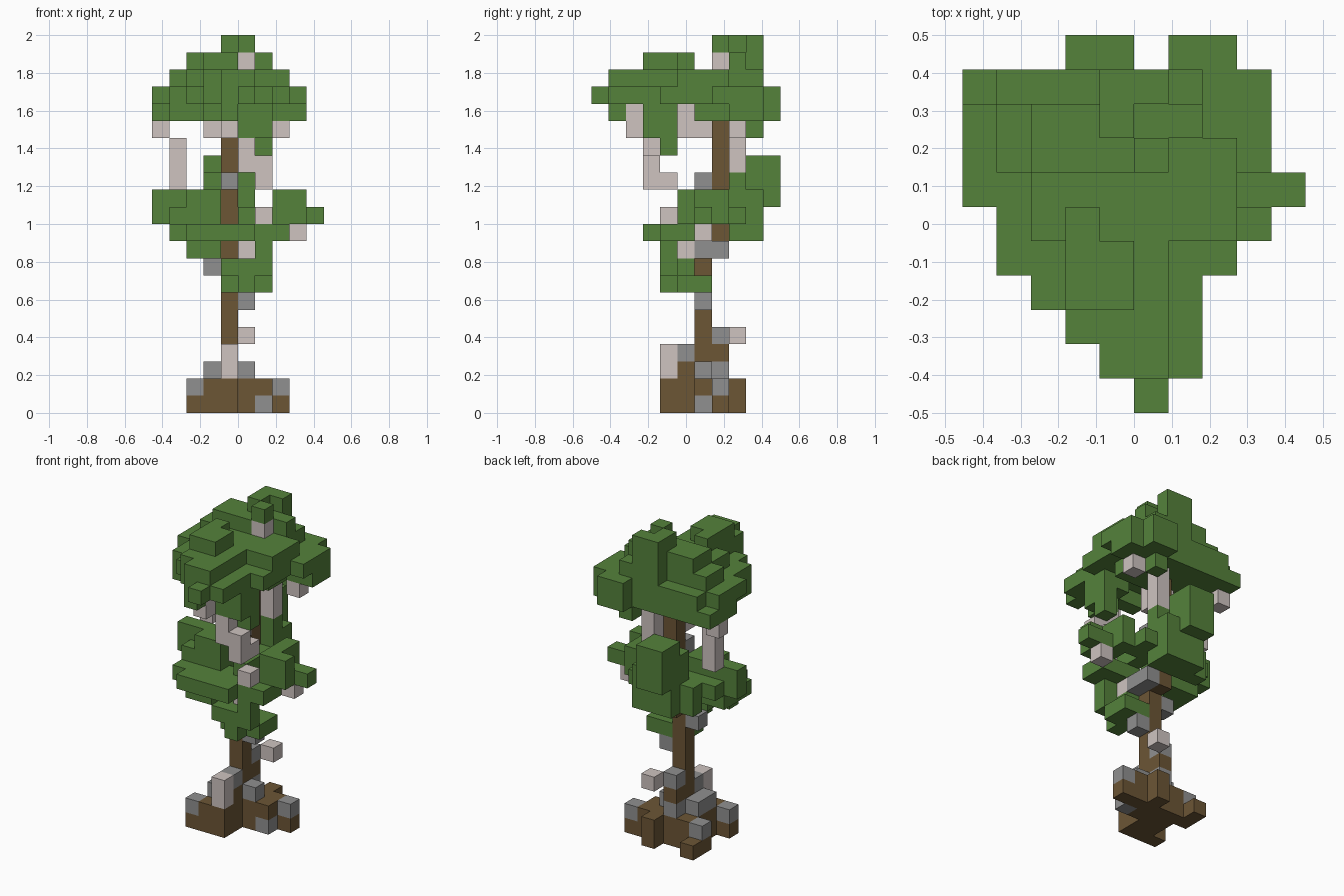
import bpy
import bmesh
from mathutils import Vector

if "Cube" in bpy.data.objects:
    bpy.data.objects.remove(bpy.data.objects["Cube"], do_unlink=True)

CELL = 2 / 22
ORIGIN = Vector((-5, -5.5, 0))


def make_material(name, colour):
    material = bpy.data.materials.new(name)
    material.use_nodes = True
    material.diffuse_color = (*colour, 1)
    shader = material.node_tree.nodes["Principled BSDF"]
    shader.inputs["Base Color"].default_value = (*colour, 1)
    shader.inputs["Roughness"].default_value = 0.9
    return material


green = make_material("leaf green", (0.09, 0.223, 0.044))
brown = make_material("bark brown", (0.15, 0.092, 0.036))
pale = make_material("pale stone", (0.62, 0.55, 0.53))
grey = make_material("grey stone", (0.28, 0.28, 0.28))

cells = {}   # grid cell -> part name
parts = {}   # part name -> material


def add_part(name, material, boxes):
    """Fill free grid cells from boxes: x, y, z, then optional width, depth, height."""
    parts[name] = material
    for box in boxes:
        x, y, z, width, depth, height = (*box, 1, 1, 1)[:6]
        for i in range(x, x + width):
            for j in range(y, y + depth):
                for k in range(z, z + height):
                    cells.setdefault((i, j, k), name)


def build_part(name, material):
    """Make one mesh from the outward faces of a part's cells."""
    bm = bmesh.new()
    corners = {}

    def corner(position):
        key = tuple(int(v) for v in position)
        if key not in corners:
            corners[key] = bm.verts.new((Vector(key) + ORIGIN) * CELL)
        return corners[key]

    axes = [Vector(row) for row in ((1, 0, 0), (0, 1, 0), (0, 0, 1))]
    for cell, owner in cells.items():
        if owner != name:
            continue
        base = Vector(cell)
        for a in range(3):
            u, v = axes[(a + 1) % 3], axes[(a + 2) % 3]
            for side in (-1, 1):
                neighbour = tuple(int(c) for c in base + axes[a] * side)
                if neighbour in cells:
                    continue
                start = base + (axes[a] if side > 0 else Vector())
                ring = [start, start + u, start + u + v, start + v]
                if side < 0:
                    ring.reverse()
                bm.faces.new([corner(p) for p in ring])
    mesh = bpy.data.meshes.new(name)
    bm.to_mesh(mesh)
    bm.free()
    mesh.materials.append(material)
    bpy.context.collection.objects.link(bpy.data.objects.new(name, mesh))


# Stones go in first, so that later parts flow around them
add_part("base_stones", grey, [
    (2, 4, 1), (2, 7, 1), (7, 7, 1), (6, 6, 0),
    (5, 6, 2), (3, 5, 2, 1, 2, 1), (4, 7, 2), (4, 5, 3), (4, 7, 4),
])
add_part("trunk_stones", grey, [
    (5, 6, 6), (3, 6, 8), (5, 6, 9, 1, 2, 1), (4, 6, 13),
])
add_part("base_pale_stones", pale, [(4, 4, 2, 1, 1, 2), (5, 8, 4)])
add_part("lower_pale_stones", pale, [(5, 5, 9), (8, 6, 10), (6, 4, 11)])
add_part("pale_branches", pale, [
    (1, 7, 13, 1, 1, 3),
    (5, 3, 14, 1, 1, 2), (6, 3, 13, 1, 1, 2), (6, 4, 13),
    (5, 8, 14, 1, 1, 3),
])
add_part("upper_pale_stones", pale, [
    (0, 8, 16), (7, 8, 16), (4, 2, 16, 1, 1, 2),
    (3, 5, 16, 1, 1, 2), (3, 6, 16), (5, 7, 20),
])

# Trunk and spreading roots
add_part("trunk", brown, [(4, 6, 2, 1, 1, 8), (4, 7, 9, 1, 1, 8)])
add_part("roots", brown, [
    (2, 4, 0, 3, 1, 2), (3, 5, 0, 2, 1, 2),
    (3, 6, 0, 3, 1, 2), (6, 6, 1), (2, 7, 0, 6, 1, 1), (3, 7, 1, 4, 1, 1),
    (2, 8, 0), (5, 8, 0, 1, 1, 2), (4, 5, 2), (4, 7, 3),
])

# Lower crown, from its hanging tip upwards
add_part("lower_leaf_tip", green, [
    (5, 4, 7), (4, 5, 7, 3, 1, 1), (5, 6, 7, 2, 1, 1),
    (4, 4, 8, 3, 1, 1), (4, 5, 8, 2, 1, 1), (6, 4, 9),
    (2, 4, 9, 2, 1, 1), (3, 5, 9),
])
add_part("lower_leaves", green, [
    (2, 3, 10, 4, 1, 1), (1, 4, 10, 7, 2, 1), (1, 6, 10, 3, 1, 1),
    (2, 8, 10, 4, 1, 1), (3, 9, 10, 3, 1, 1),
    (1, 5, 11, 3, 1, 1), (2, 5, 12, 2, 1, 1), (0, 6, 11, 4, 1, 2),
    (1, 7, 11, 3, 1, 1), (5, 5, 11, 1, 3, 1), (7, 5, 11, 2, 2, 1),
    (7, 5, 12, 2, 1, 1), (7, 6, 12, 1, 2, 1), (9, 6, 11),
    (6, 7, 11, 2, 1, 1), (2, 8, 11, 5, 1, 1), (3, 9, 11, 3, 1, 1),
])
add_part("rear_leaf_clump", green, [
    (3, 8, 12, 2, 3, 2), (3, 9, 14, 2, 2, 1),
    (5, 8, 12, 1, 1, 2), (5, 9, 12),
])

# Upper crown: hanging leaves, wide skirt, dome and peak
add_part("hanging_leaves", green, [
    (6, 4, 15, 1, 1, 2), (5, 3, 16, 2, 1, 1), (6, 9, 16),
])
add_part("upper_leaf_underside", green, [
    (4, 1, 17), (3, 3, 17, 4, 1, 1), (1, 4, 17, 2, 1, 1), (5, 4, 17, 2, 1, 1),
    (1, 5, 17), (1, 6, 17, 6, 1, 1), (0, 7, 17, 7, 1, 1),
    (0, 8, 17, 9, 2, 1), (6, 10, 17, 2, 1, 1),
])
add_part("upper_leaf_skirt", green, [
    (5, 0, 18), (4, 1, 18, 3, 1, 1), (3, 2, 18, 4, 1, 1), (2, 3, 18, 5, 1, 1),
    (1, 4, 18, 7, 1, 1), (1, 5, 18, 7, 1, 1), (0, 6, 18, 8, 1, 1),
    (0, 7, 18, 9, 2, 1), (1, 9, 18, 8, 1, 1), (6, 10, 18, 2, 1, 1),
])
add_part("upper_leaf_dome", green, [
    (4, 1, 19, 2, 1, 1), (3, 2, 19, 3, 3, 1),
    (2, 5, 19, 6, 2, 1), (1, 7, 19, 7, 1, 1), (1, 8, 19, 6, 1, 1),
    (4, 9, 19, 3, 1, 1),
])
add_part("leaf_peak", green, [
    (3, 3, 20, 2, 2, 1), (3, 5, 20), (2, 7, 20, 3, 2, 1), (5, 8, 20, 2, 1, 1),
    (4, 9, 20, 2, 1, 2), (4, 8, 21), (5, 7, 21),
])

for part_name, part_material in parts.items():
    build_part(part_name, part_material)
